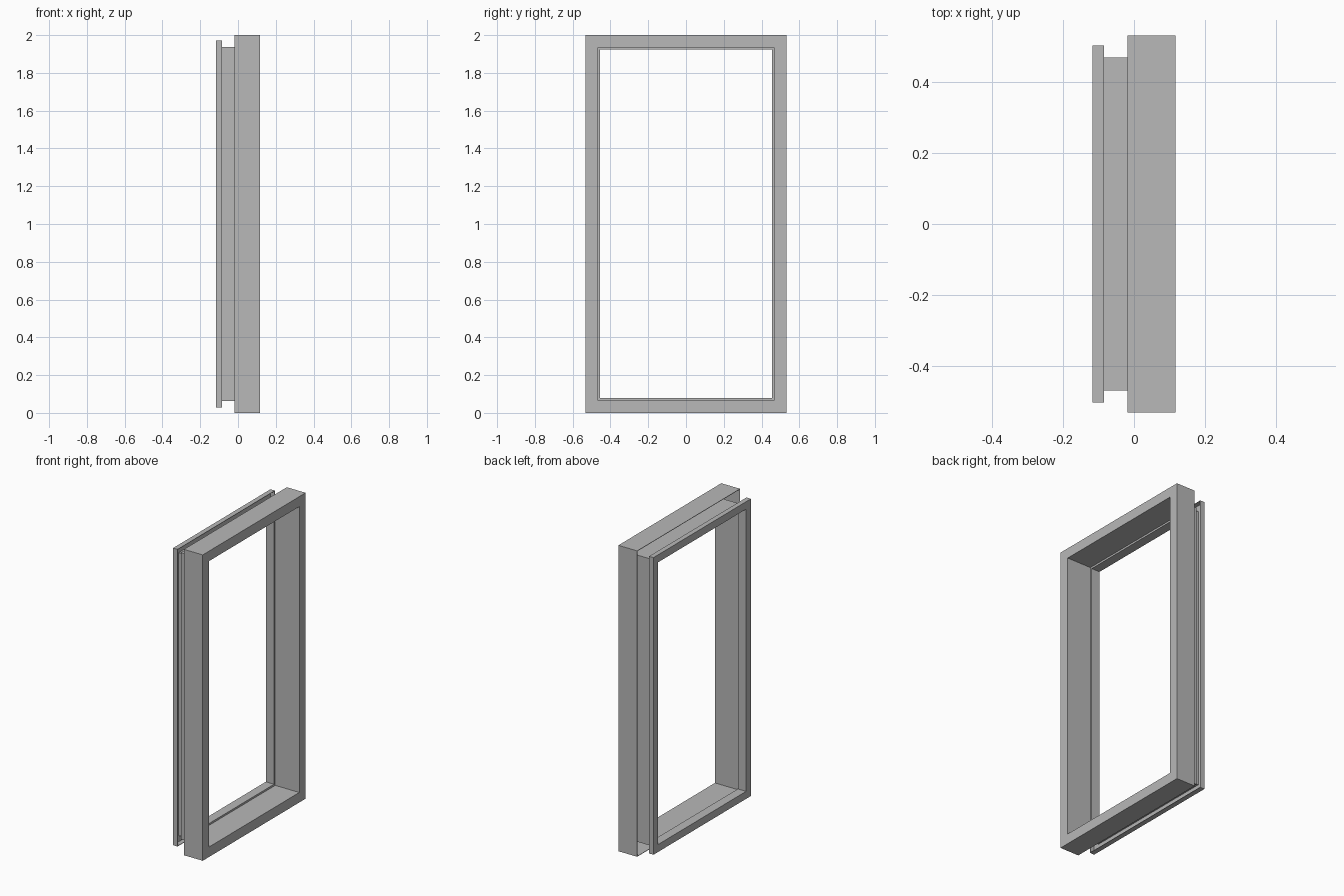
import bpy

cube = bpy.data.objects.get("Cube")
if cube:
    bpy.data.objects.remove(cube, do_unlink=True)

SHEET = 0.003       # metal thickness
EXTRA = 0.4685      # half height minus half width

grey = bpy.data.materials.new("plain_grey")
grey.use_nodes = True
colour = (0.48, 0.48, 0.48, 1)
grey.diffuse_color = colour
grey.node_tree.nodes["Principled BSDF"].inputs["Base Color"].default_value = colour


def sweep_frame(name, profile):
    """Sweep an open (x, half width) profile round a mitred rectangle."""
    corners = [(1, 1), (-1, 1), (-1, -1), (1, -1)]
    verts = [(x, sy * d, 1 + sz * (d + EXTRA))
             for x, d in profile for sy, sz in corners]
    faces = []
    for i in range(len(profile) - 1):
        for k in range(4):
            n = (k + 1) % 4
            faces.append((4 * i + k, 4 * i + n, 4 * i + 4 + n, 4 * i + 4 + k))
    mesh = bpy.data.meshes.new(name)
    mesh.from_pydata(verts, [], faces)
    mesh.materials.append(grey)
    obj = bpy.data.objects.new(name, mesh)
    bpy.context.collection.objects.link(obj)
    # folded sheet grows towards the inside of the channel
    mod = obj.modifiers.new("sheet", 'SOLIDIFY')
    mod.thickness = SHEET
    mod.offset = -1
    mod.use_even_offset = True
    return obj


# Deep channel, open towards the wall
sweep_frame("main_frame", [(-0.019, 0.5315), (0.117, 0.5315),
                           (0.117, 0.466), (-0.085, 0.466)])

# Shallow trim that slides inside the main frame, with its stop step
sweep_frame("trim_frame", [(-0.057, 0.466), (-0.057, 0.454), (-0.117, 0.454),
                           (-0.117, 0.503), (-0.085, 0.503)])
